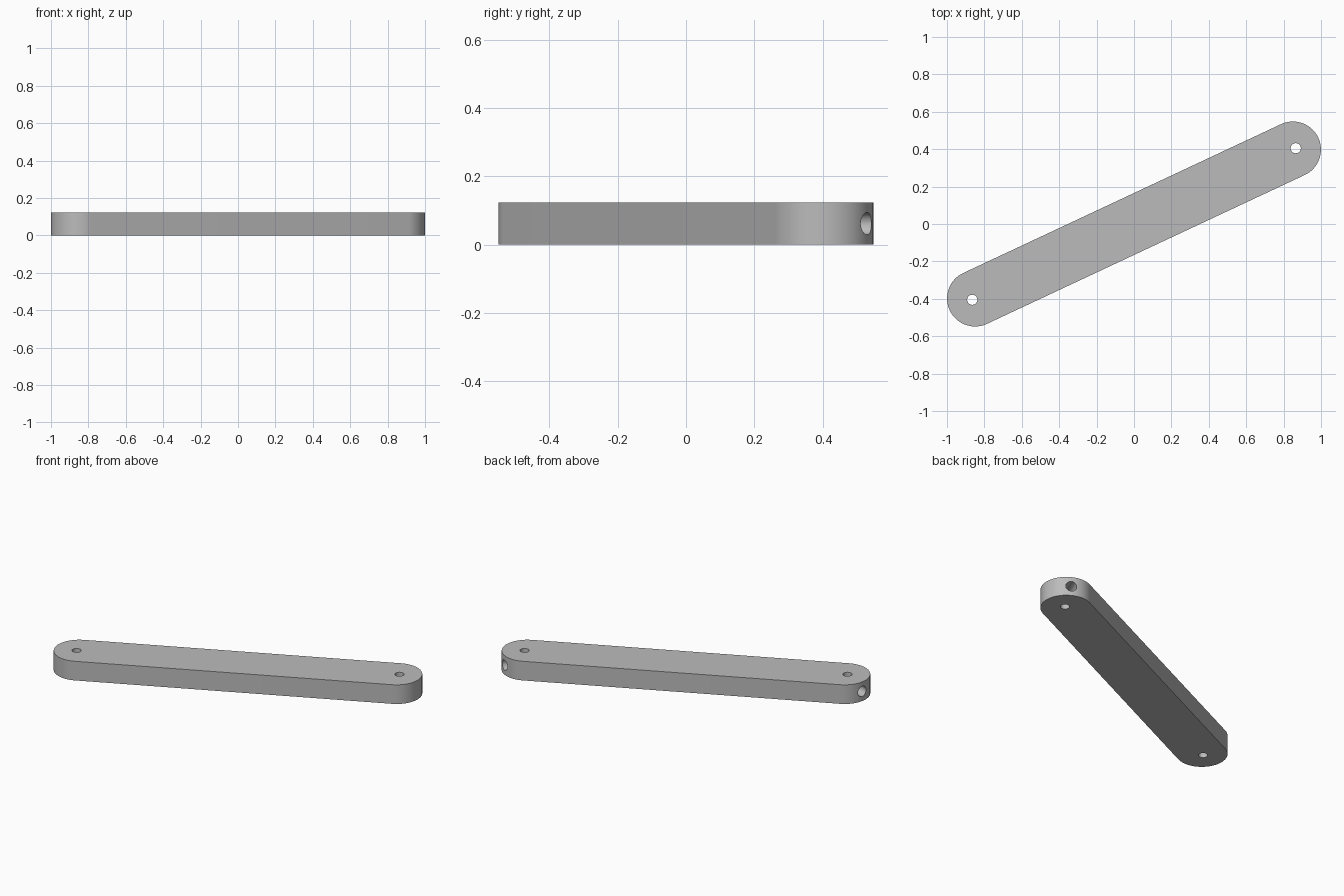
import bpy, math
from mathutils import Vector

cube = bpy.data.objects.get("Cube")
if cube:
    bpy.data.objects.remove(cube, do_unlink=True)

HEIGHT = 0.123
RADIUS = 0.15
REACH = 0.938          # end arc centre, from the middle
PIN = 0.955            # pin hole centre, from the middle
TILT = math.radians(25.1)
ARC = 48

grey = bpy.data.materials.new("satin grey")
grey.use_nodes = True
colour = (0.5, 0.5, 0.5, 1)
grey.diffuse_color = colour
grey.node_tree.nodes["Principled BSDF"].inputs["Base Color"].default_value = colour


def polar(angle, length, z=0):
    return Vector((length * math.cos(angle), length * math.sin(angle), z))


def cutter(name, radius, start, end):
    """Hidden cylinder from start to end."""
    axis = end - start
    bpy.ops.mesh.primitive_cylinder_add(vertices=40, radius=radius, depth=axis.length,
                                        location=(start + end) / 2)
    ob = bpy.context.object
    ob.name = name
    ob.rotation_euler = axis.to_track_quat('Z', 'Y').to_euler()
    ob.data.materials.append(grey)
    ob.hide_render = True
    return ob


# Round-ended bar: outline extruded upwards
outline = []
for heading in (TILT, TILT + math.pi):
    centre = polar(heading, REACH)
    for i in range(ARC + 1):
        outline.append(centre + polar(heading - math.pi / 2 + math.pi * i / ARC, RADIUS))
n = len(outline)
verts = outline + [p + Vector((0, 0, HEIGHT)) for p in outline]
faces = [list(range(n))[::-1], list(range(n, 2 * n))]
faces += [(i, (i + 1) % n, (i + 1) % n + n, i + n) for i in range(n)]
mesh = bpy.data.meshes.new("link_bar")
mesh.from_pydata(verts, [], faces)
mesh.materials.append(grey)
bar = bpy.data.objects.new("link_bar", mesh)
bpy.context.collection.objects.link(bar)

# Vertical pin holes and angled bores on the back of each end
cutters = []
for side, heading, turn in (("left", TILT, 1), ("right", TILT + math.pi, -1)):
    pin = polar(heading, PIN)
    cutters.append(cutter(side + "_pin_cutter", 0.027, pin - Vector((0, 0, 0.1)),
                          pin + Vector((0, 0, HEIGHT + 0.1))))
    mid = Vector((0, 0, HEIGHT / 2))
    mouth = polar(heading, REACH) + polar(heading + turn * math.radians(36.5), RADIUS)
    inward = (pin - mouth).normalized()
    cutters.append(cutter(side + "_bore_cutter", 0.0325, pin + mid,
                          mouth - inward * 0.1 + mid))

for ob in cutters:
    mod = bar.modifiers.new(ob.name, 'BOOLEAN')
    mod.operation = 'DIFFERENCE'
    mod.solver = 'EXACT'
    mod.object = ob

# Bake the cuts, then remove the helpers
bpy.ops.object.select_all(action='DESELECT')
bar.select_set(True)
bpy.context.view_layer.objects.active = bar
for mod in list(bar.modifiers):
    bpy.ops.object.modifier_apply(modifier=mod.name)
for ob in cutters:
    bpy.data.objects.remove(ob, do_unlink=True)
bar.select_set(True)
bpy.ops.object.shade_smooth_by_angle(angle=math.radians(30))
